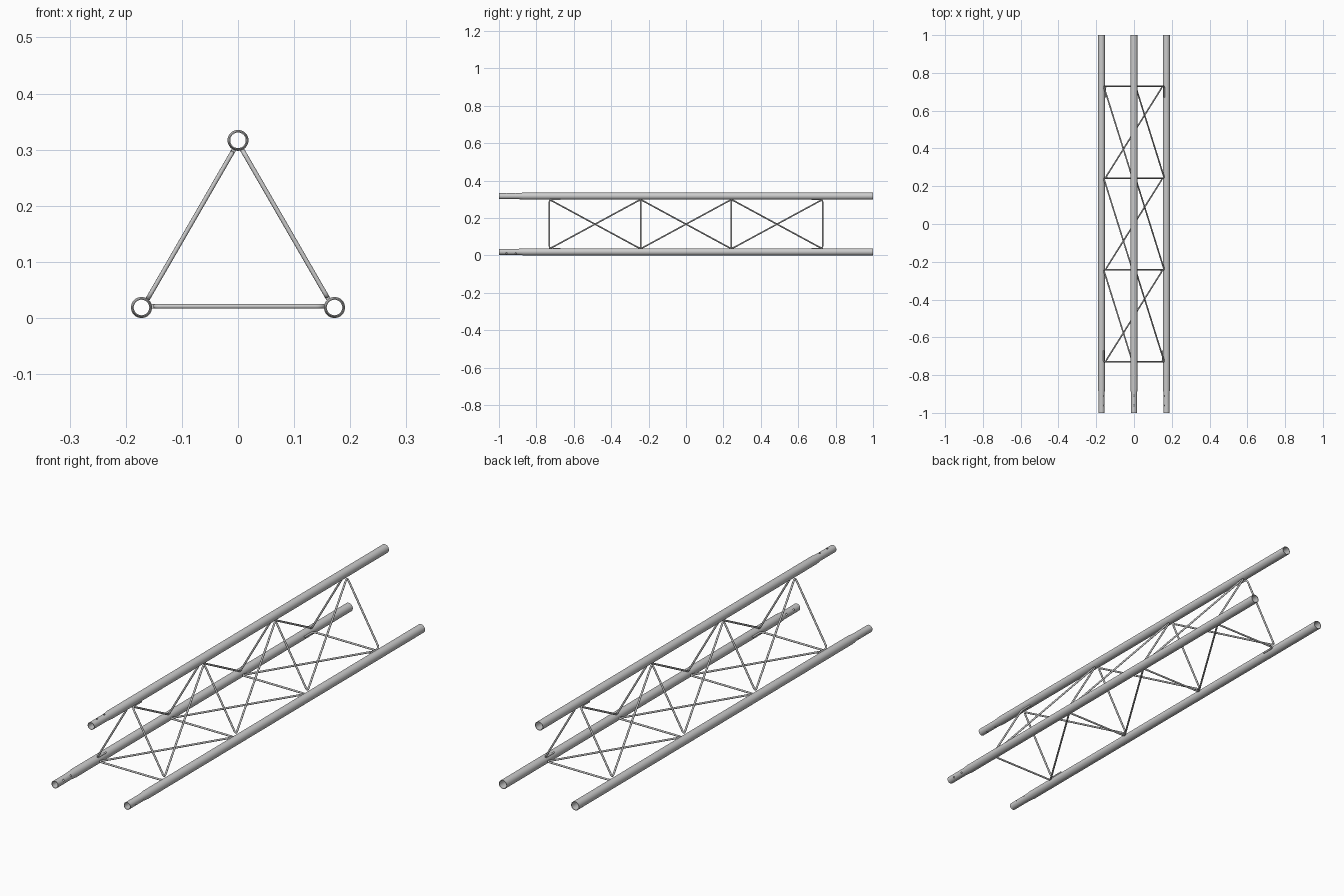
import bpy, bmesh, math
from mathutils import Vector, Matrix

if "Cube" in bpy.data.objects:
    bpy.data.objects.remove(bpy.data.objects["Cube"])

R = 0.0187            # chord tube radius
SIDE = 0.344          # spacing between chord centres
CIRC = SIDE / math.sqrt(3)
CENTRE = Vector((0, 0, R + CIRC / 2))
STATIONS = [-0.73, -0.243, 0.243, 0.73]
ROD_R = 0.004


def activate(ob):
    bpy.ops.object.select_all(action='DESELECT')
    ob.select_set(True)
    bpy.context.view_layer.objects.active = ob


def lathe_y(name, profile, segs=32):
    """Revolve a closed (radius, y) profile about the y axis."""
    bm = bmesh.new()
    rings = []
    for i in range(segs):
        a = math.tau * i / segs
        rings.append([bm.verts.new((r * math.cos(a), y, r * math.sin(a))) for r, y in profile])
    n = len(profile)
    for i in range(segs):
        a, b = rings[i], rings[(i + 1) % segs]
        for j in range(n):
            k = (j + 1) % n
            bm.faces.new((a[j], a[k], b[k], b[j]))
    bmesh.ops.recalc_face_normals(bm, faces=bm.faces)
    me = bpy.data.meshes.new(name)
    bm.to_mesh(me)
    bm.free()
    ob = bpy.data.objects.new(name, me)
    bpy.context.collection.objects.link(ob)
    return ob


def fillet(points, length, steps=6):
    """Round every inner corner of a polyline."""
    out = [points[0]]
    for a, c, b in zip(points, points[1:], points[2:]):
        p = c + (a - c).normalized() * length
        q = c + (b - c).normalized() * length
        for i in range(steps + 1):
            t = i / steps
            out.append(p * (1 - t) ** 2 + c * 2 * t * (1 - t) + q * t * t)
    return out + [points[-1]]


def bent_rod(name, points):
    cu = bpy.data.curves.new(name, 'CURVE')
    cu.dimensions = '3D'
    cu.bevel_depth = ROD_R
    cu.bevel_resolution = 3
    cu.use_fill_caps = True
    sp = cu.splines.new('POLY')
    sp.points.add(len(points) - 1)
    for p, co in zip(sp.points, points):
        p.co = (*co, 1)
    ob = bpy.data.objects.new(name, cu)
    bpy.context.collection.objects.link(ob)
    activate(ob)
    bpy.ops.object.convert(target='MESH')
    bpy.ops.object.shade_smooth_by_angle(angle=math.radians(50))


# Outward direction of each chord: right, top, left
dirs = [Vector((math.cos(math.radians(a)), 0, math.sin(math.radians(a)))) for a in (-30, 90, 210)]
names = ["right", "top", "left"]
chords = [CENTRE + d * CIRC for d in dirs]

# Chord tubes: hollow, narrowed to a plug at the front, with pin holes
profile = [(0.0158, -1), (0.0158, -0.9), (R, -0.87), (R, 1),
           (0.0165, 1), (0.0165, -0.87), (0.0138, -0.9), (0.0138, -1)]
for name, d, c in zip(names, dirs, chords):
    tube = lathe_y(name + "_chord_tube", profile)
    tube.location = c
    for y in (-0.96, -0.91):
        rot = d.to_track_quat('Z', 'Y').to_matrix().to_4x4()
        bpy.ops.mesh.primitive_cylinder_add(vertices=16, radius=0.004, depth=0.06)
        cutter = bpy.context.object
        cutter.hide_render = True
        cutter.matrix_world = Matrix.Translation(c + Vector((0, y, 0))) @ rot
        mod = tube.modifiers.new("pin_hole", 'BOOLEAN')
        mod.operation = 'DIFFERENCE'
        mod.solver = 'EXACT'
        mod.object = cutter
        activate(tube)
        bpy.ops.object.modifier_apply(modifier=mod.name)
        bpy.data.objects.remove(cutter)
    activate(tube)
    bpy.ops.object.shade_smooth_by_angle(angle=math.radians(30))

# Zigzag lacing: one continuous bent rod per side of the triangle
for i in range(3):
    j = (i + 1) % 3
    inward = dirs[3 - i - j] * 0.002
    u = (chords[j] - chords[i]).normalized()
    a = chords[i] + u * (R + 0.001) + inward
    b = chords[j] - u * (R + 0.001) + inward
    Y = lambda y: Vector((0, y, 0))
    path = [b + Y(STATIONS[0] + 0.06)]
    for y in STATIONS:
        path += [b + Y(y), a + Y(y)]
    path.append(a + Y(STATIONS[-1] - 0.06))
    bent_rod(f"{names[i]}_{names[j]}_lacing_rod", fillet(path, 0.015))
